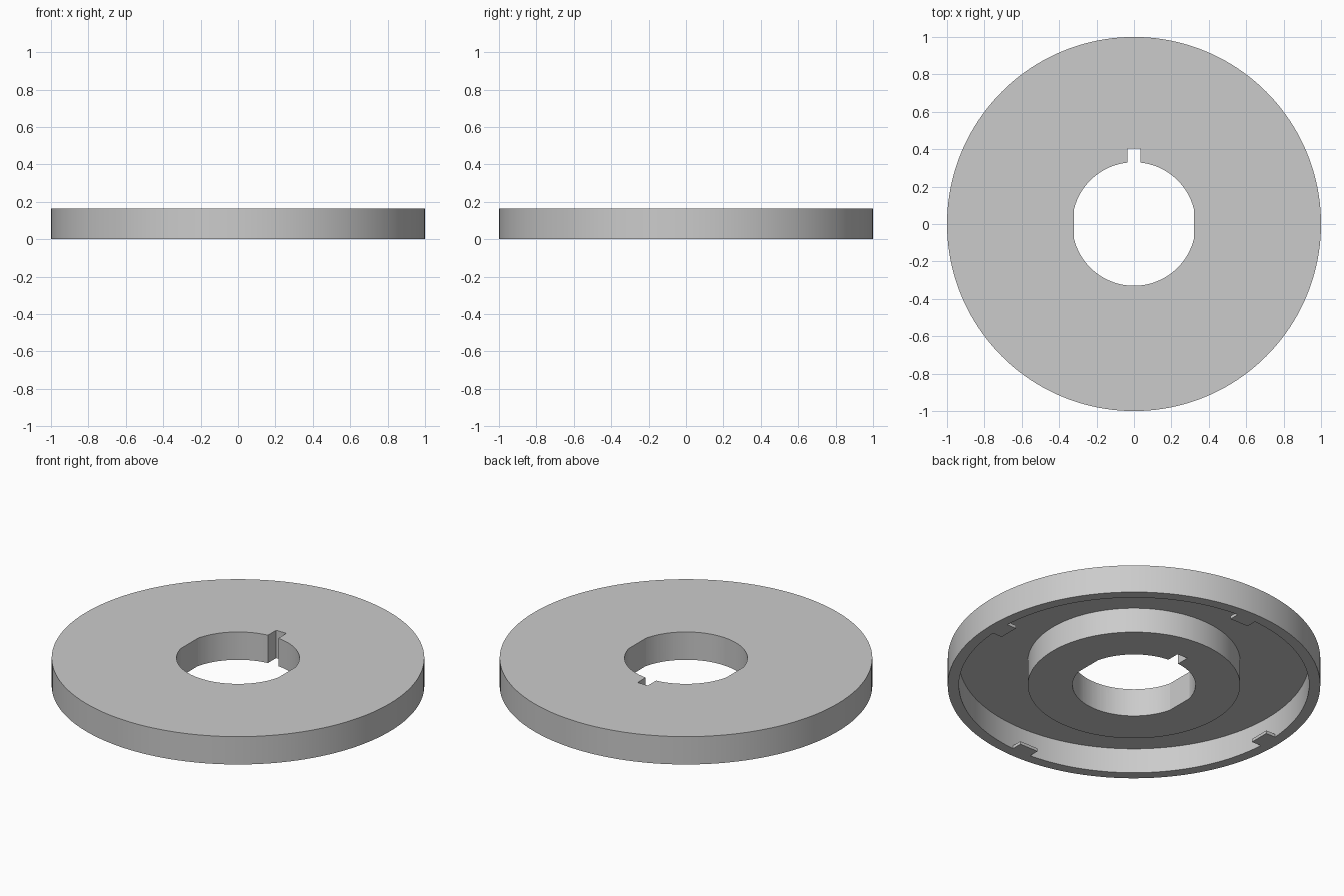
import bpy
import bmesh
from math import acos, asin, cos, sin, pi, radians
from mathutils import Matrix, Vector

HEIGHT = 0.165
WEB_Z = 0.017          # thickness of the thin web under the top face
TAB_Z = 0.018
BORE_R, FLAT_X = 0.33, 0.32
KEY_HALF, KEY_Y = 0.034, 0.405

cube = bpy.data.objects.get("Cube")
if cube:
    bpy.data.objects.remove(cube, do_unlink=True)

grey = bpy.data.materials.new("light grey")
grey.use_nodes = True
colour = (0.6, 0.6, 0.6, 1)
grey.diffuse_color = colour
grey.node_tree.nodes["Principled BSDF"].inputs["Base Color"].default_value = colour


def make_object(name, bm):
    bmesh.ops.recalc_face_normals(bm, faces=bm.faces)
    mesh = bpy.data.meshes.new(name)
    bm.to_mesh(mesh)
    bm.free()
    mesh.materials.append(grey)
    obj = bpy.data.objects.new(name, mesh)
    bpy.context.collection.objects.link(obj)
    return obj


def lathe(name, profile, steps=160):
    """Spin a closed (radius, height) profile about z."""
    bm = bmesh.new()
    verts = [bm.verts.new((r, 0, z)) for r, z in profile]
    edges = [bm.edges.new((a, b)) for a, b in zip(verts, verts[1:] + verts[:1])]
    bmesh.ops.spin(bm, geom=verts + edges, cent=(0, 0, 0), axis=(0, 0, 1),
                   angle=2 * pi, steps=steps, use_merge=True)
    bmesh.ops.remove_doubles(bm, verts=bm.verts, dist=1e-5)
    return make_object(name, bm)


def prism(name, outline, z0, z1):
    """Extrude a flat outline from z0 to z1."""
    bm = bmesh.new()
    face = bm.faces.new([bm.verts.new((x, y, z0)) for x, y in outline])
    top = bmesh.ops.extrude_face_region(bm, geom=[face])["geom"]
    bmesh.ops.translate(bm, vec=(0, 0, z1 - z0),
                        verts=[v for v in top if isinstance(v, bmesh.types.BMVert)])
    return make_object(name, bm)


def arc(radius, start, end, steps=48):
    angles = [start + (end - start) * i / steps for i in range(steps + 1)]
    return [(radius * cos(a), radius * sin(a)) for a in angles]


# Cap plate: outer rim, thin web and central hub in one section
web = HEIGHT - WEB_Z
plate = lathe("cap_plate", [(0.2, 0), (0.57, 0), (0.57, web), (0.94, web),
                            (0.94, 0), (1, 0), (1, HEIGHT), (0.2, HEIGHT)])

# Bore with two side flats and a keyway at the back
flat = acos(FLAT_X / BORE_R)
key = pi / 2 - asin(KEY_HALF / BORE_R)
right_arc = arc(BORE_R, flat, key, 24)
left_arc = [(-x, y) for x, y in reversed(right_arc)]
outline = (right_arc + [(KEY_HALF, KEY_Y), (-KEY_HALF, KEY_Y)] + left_arc
           + arc(BORE_R, pi + flat, 2 * pi - flat))
cutter = prism("bore_cutter", outline, -0.1, HEIGHT + 0.1)
cutter.hide_render = True

cut = plate.modifiers.new("bore", 'BOOLEAN')
cut.operation = 'DIFFERENCE'
cut.solver = 'EXACT'
cut.object = cutter
bpy.context.view_layer.objects.active = plate
bpy.ops.object.modifier_apply(modifier=cut.name)
bpy.data.objects.remove(cutter, do_unlink=True)

# Smooth round walls, sharp corners
bpy.ops.object.select_all(action='DESELECT')
plate.select_set(True)
bpy.context.view_layer.objects.active = plate
bpy.ops.object.shade_smooth_by_angle(angle=radians(10))

# Four catch tabs inside the lower edge of the rim
for i, side in enumerate(("left", "back", "right", "front")):
    turn = Matrix.Rotation(i * pi / 2, 3, 'Z')
    corners = [(0.877, -0.06), (0.945, -0.06), (0.945, 0.06), (0.877, 0.06)]
    turned = [(turn @ Vector((x, y, 0))).xy for x, y in corners]
    prism("catch_tab_" + side, turned, 0, TAB_Z)
